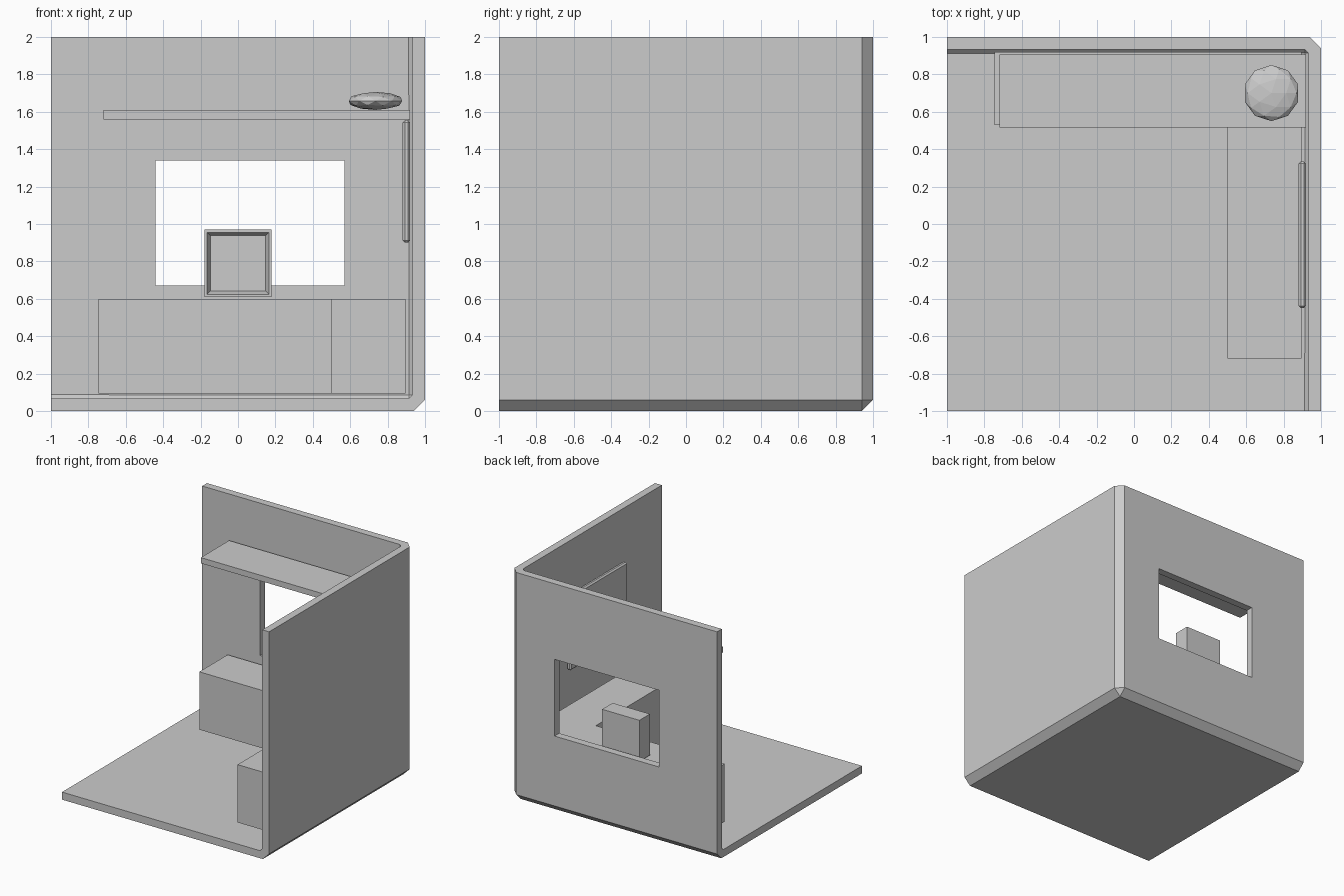
import bpy, bmesh
from mathutils import Matrix, Vector

if "Cube" in bpy.data.objects:
    bpy.data.objects.remove(bpy.data.objects["Cube"])


def finish(name, bm):
    """Turn a bmesh into a named flat-shaded object."""
    me = bpy.data.meshes.new(name)
    bmesh.ops.recalc_face_normals(bm, faces=bm.faces) if name != "room_shell" else None
    bm.to_mesh(me)
    bm.free()
    ob = bpy.data.objects.new(name, me)
    bpy.context.collection.objects.link(ob)
    return ob


def box_bm(lo, hi, bevel=0.0):
    """Box between two corners, optionally chamfered."""
    bm = bmesh.new()
    lo, hi = Vector(lo), Vector(hi)
    bmesh.ops.create_cube(bm, size=1, matrix=Matrix.Translation((lo + hi) / 2)
                          @ Matrix.Diagonal((*(hi - lo), 1)))
    if bevel:
        bmesh.ops.bevel(bm, geom=bm.edges[:], offset=bevel, segments=1,
                        profile=0.5, affect='EDGES')
    return bm


# Room: floor, back wall and right wall with chamfered outer corner
bm = box_bm((-1, -1, 0), (1, 1, 2))
bm.normal_update()
open_sides = [f for f in bm.faces
              if f.normal.x < -0.5 or f.normal.y < -0.5 or f.normal.z > 0.5]
bmesh.ops.delete(bm, geom=open_sides, context='FACES')
corner_edges = [e for e in bm.edges if len(e.link_faces) == 2]
bmesh.ops.bevel(bm, geom=corner_edges, offset=0.06, segments=1,
                profile=0.5, affect='EDGES')
room = finish("room_shell", bm)
thick = room.modifiers.new("thickness", 'SOLIDIFY')
thick.thickness = 0.066
thick.offset = -1
thick.use_even_offset = True

# Window opening in the back wall
cutter = finish("window_cutter", box_bm((-0.44, 0.85, 0.67), (0.57, 1.1, 1.34)))
cutter.hide_render = True
cutter.display_type = 'WIRE'
cut = room.modifiers.new("window", 'BOOLEAN')
cut.operation = 'DIFFERENCE'
cut.solver = 'EXACT'
cut.object = cutter

# L-shaped counter
bm = bmesh.new()
plan = [(-0.745, 0.53), (0.5, 0.53), (0.5, -0.72), (0.895, -0.72),
        (0.895, 0.92), (-0.745, 0.92)]
face = bm.faces.new([bm.verts.new((x, y, 0.095)) for x, y in plan])
top = bmesh.ops.extrude_face_region(bm, geom=[face])["geom"]
bmesh.ops.translate(bm, vec=(0, 0, 0.505),
                    verts=[v for v in top if isinstance(v, bmesh.types.BMVert)])
finish("counter", bm)

# Wall shelf
finish("shelf", box_bm((-0.72, 0.515, 1.56), (0.92, 0.905, 1.61)))

# Flattened low-poly bowl on the shelf
bm = bmesh.new()
bmesh.ops.create_icosphere(bm, subdivisions=2, radius=0.15,
                           matrix=Matrix.Translation((0.735, 0.7, 1.658))
                           @ Matrix.Diagonal((1, 1, 0.32, 1)))
finish("bowl", bm)

# Box on the counter with a recessed, tapering front
bm = box_bm((-0.18, 0.755, 0.61), (0.18, 0.9, 0.97))
bm.normal_update()
front = [f for f in bm.faces if f.normal.y < -0.5]
bmesh.ops.inset_region(bm, faces=front, thickness=0.02)
bmesh.ops.inset_region(bm, faces=front, thickness=0.025, depth=-0.04)
finish("counter_box", bm)

# Chamfered panel hung on the right wall
finish("wall_panel", box_bm((0.88, -0.45, 0.9), (0.92, 0.335, 1.555), 0.012))
